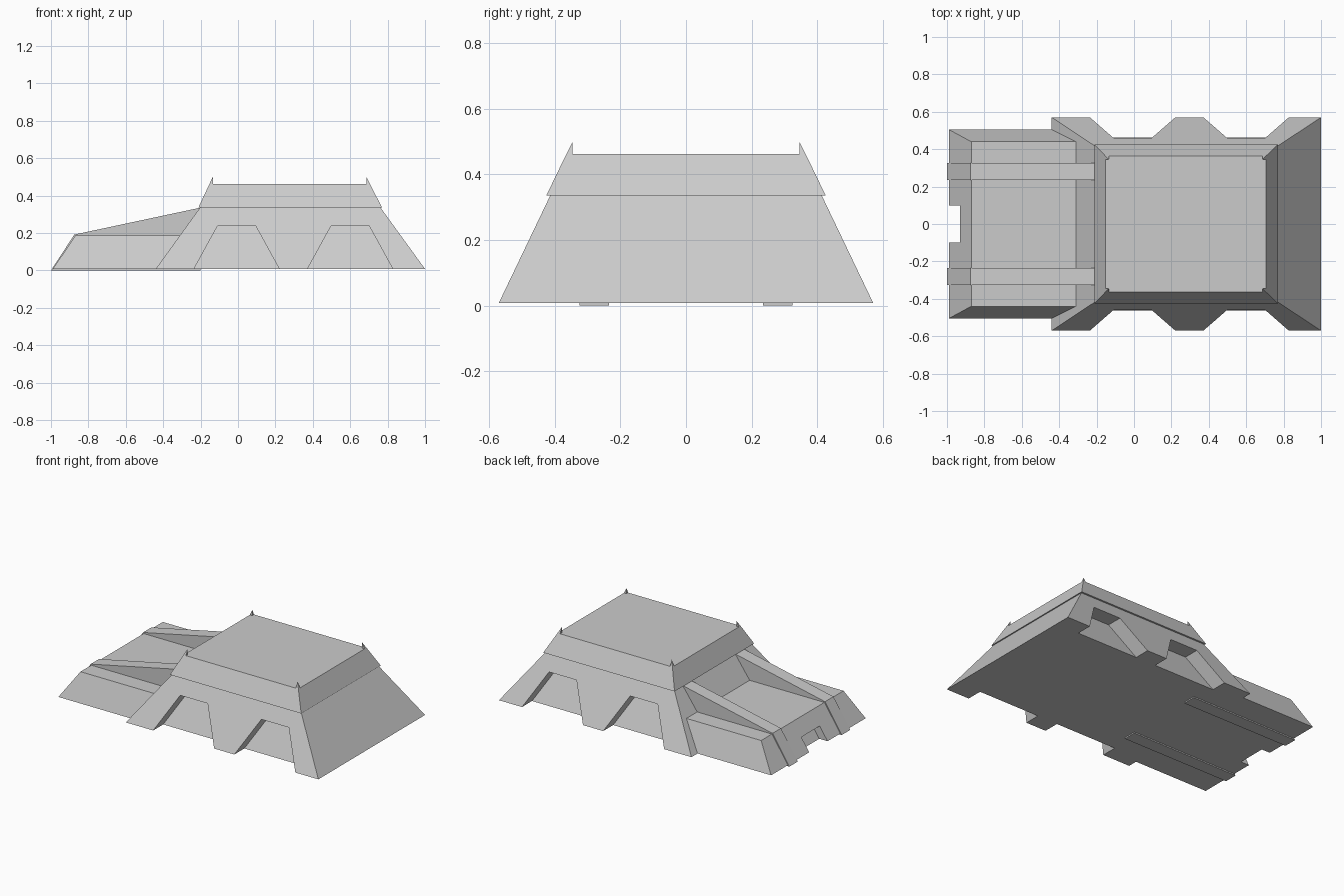
import bpy, bmesh

if "Cube" in bpy.data.objects:
    bpy.data.objects.remove(bpy.data.objects["Cube"])

BASE = 0.008   # underside height of the hull
SLOPE = 0.48   # inward lean of the side walls per unit of height


def hull(name, points):
    """Convex solid around a handful of points."""
    bm = bmesh.new()
    for p in points:
        bm.verts.new(p)
    res = bmesh.ops.convex_hull(bm, input=bm.verts)
    bmesh.ops.dissolve_limit(bm, angle_limit=0.002, verts=bm.verts, edges=bm.edges)
    bmesh.ops.recalc_face_normals(bm, faces=bm.faces)
    me = bpy.data.meshes.new(name)
    bm.to_mesh(me)
    bm.free()
    ob = bpy.data.objects.new(name, me)
    bpy.context.collection.objects.link(ob)
    return ob


def frustum(name, low, high):
    """Tapered block; each level is (x0, x1, half_width, z)."""
    return hull(name, [(x, s * w, z) for x0, x1, w, z in (low, high)
                       for x in (x0, x1) for s in (-1, 1)])


def cut(target, cutter):
    mod = target.modifiers.new("cut", 'BOOLEAN')
    mod.operation = 'DIFFERENCE'
    mod.solver = 'EXACT'
    mod.object = cutter
    cutter.hide_render = True
    cutter.hide_viewport = True


# Main sloping body
body = frustum("main_body", (-0.44, 1.0, 0.57, BASE), (-0.203, 0.762, 0.413, 0.336))

# Trapezoid recesses along both sides, with back walls parallel to the slope
for shift in (0, 0.607):
    profile = [(-0.262, -0.04), (0.247, -0.04), (0.095, 0.237), (-0.11, 0.237)]
    for s in (-1, 1):
        pts = []
        for x, z in profile:
            inner = 0.463 - SLOPE * (z - BASE)
            pts += [(x + shift, s * inner, z), (x + shift, s * 0.8, z)]
        cut(body, hull("side_recess_cutter", pts))

# Upper deck with a slight overhang
frustum("upper_deck", (-0.212, 0.77, 0.425, 0.336), (-0.153, 0.706, 0.364, 0.462))

# Corner spikes continuing the deck walls
for cx, tx in ((-0.153, -0.135), (0.706, 0.687)):
    for s in (-1, 1):
        cy, ty = s * 0.364, s * 0.345
        hull("corner_spike", [(x, y, 0.462) for x in (cx, tx) for y in (cy, ty)]
             + [(tx, ty, 0.5)])

# Low nose block
nose = hull("nose_block",
            [(x, s * w, z) for s in (-1, 1)
             for x, w, z in ((-0.99, 0.505, BASE), (-0.30, 0.505, BASE),
                             (-0.87, 0.44, 0.186), (-0.30, 0.44, 0.186))])

# Doorway in the nose, back wall parallel to the front slope
cut(nose, hull("doorway_cutter",
               [(x, y, z) for y in (-0.098, 0.098)
                for x, z in ((-1.2, -0.04), (-1.2, 0.095),
                             (-0.96, -0.04), (-0.87, 0.095))]))

# Two long ramp rails rising from the nose to the deck
for s in (-1, 1):
    hull("ramp_rail", [(x, s * y, z) for y in (0.235, 0.325)
                       for x, z in ((-1.0, 0), (-0.875, 0.192), (-0.205, 0.335), (-0.2, 0))])
